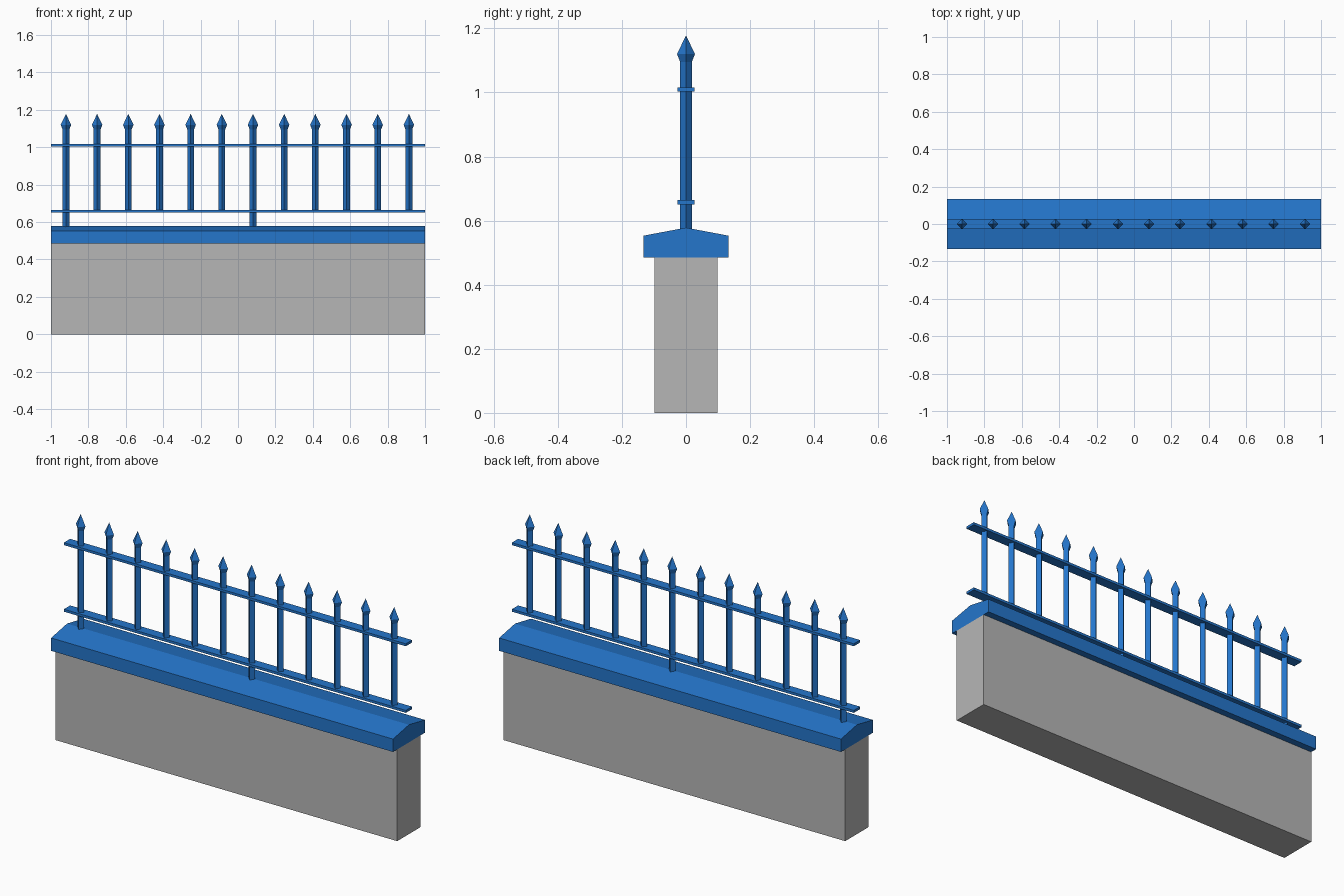
import bpy, bmesh
from math import pi, cos, sin

cube = bpy.data.objects.get("Cube")
if cube:
    bpy.data.objects.remove(cube, do_unlink=True)


def material(name, color):
    m = bpy.data.materials.new(name)
    m.use_nodes = True
    m.diffuse_color = color
    m.node_tree.nodes["Principled BSDF"].inputs["Base Color"].default_value = color
    return m


blue = material("blue paint", (0.018, 0.18, 0.6, 1))
grey = material("grey stone", (0.47, 0.47, 0.47, 1))


def finish(bm, name, mat):
    bmesh.ops.recalc_face_normals(bm, faces=bm.faces)
    mesh = bpy.data.meshes.new(name)
    bm.to_mesh(mesh)
    bm.free()
    mesh.materials.append(mat)
    bpy.context.collection.objects.link(bpy.data.objects.new(name, mesh))


def extrude_x(name, profile, mat):
    """Extrude a (y, z) profile along the full length of the wall."""
    bm = bmesh.new()
    face = bm.faces.new([bm.verts.new((-1, y, z)) for y, z in profile])
    ext = bmesh.ops.extrude_face_region(bm, geom=[face])["geom"]
    bmesh.ops.translate(bm, vec=(2, 0, 0),
                        verts=[v for v in ext if isinstance(v, bmesh.types.BMVert)])
    finish(bm, name, mat)


def box_profile(half, z0, z1):
    return [(-half, z0), (half, z0), (half, z1), (-half, z1)]


def picket(name, x, z0):
    """Diamond-section bar with a flared spear point."""
    bm = bmesh.new()
    rings = []
    for r, z in ((0.018, z0), (0.018, 1.095), (0.028, 1.12)):
        rings.append([bm.verts.new((x + r * cos(k * pi / 2), r * sin(k * pi / 2), z))
                      for k in range(4)])
    tip = bm.verts.new((x, 0, 1.178))
    bm.faces.new(rings[0])
    for k in range(4):
        n = (k + 1) % 4
        for a, b in zip(rings, rings[1:]):
            bm.faces.new((a[k], a[n], b[n], b[k]))
        bm.faces.new((rings[-1][k], rings[-1][n], tip))
    finish(bm, name, blue)


# Wall and pitched coping
extrude_x("wall", box_profile(0.098, 0, 0.485), grey)
extrude_x("coping", [(-0.133, 0.485), (0.133, 0.485), (0.133, 0.553),
                     (0, 0.578), (-0.133, 0.553)], blue)

# Horizontal rails
extrude_x("lower_rail", box_profile(0.026, 0.651, 0.664), blue)
extrude_x("upper_rail", box_profile(0.026, 1.003, 1.016), blue)

# Pickets; every sixth one reaches down into the coping
for i in range(12):
    post = i % 6 == 0
    picket(f"{'post' if post else 'picket'}_{i + 1}", -0.92 + i * 0.1667,
           0.56 if post else 0.655)
